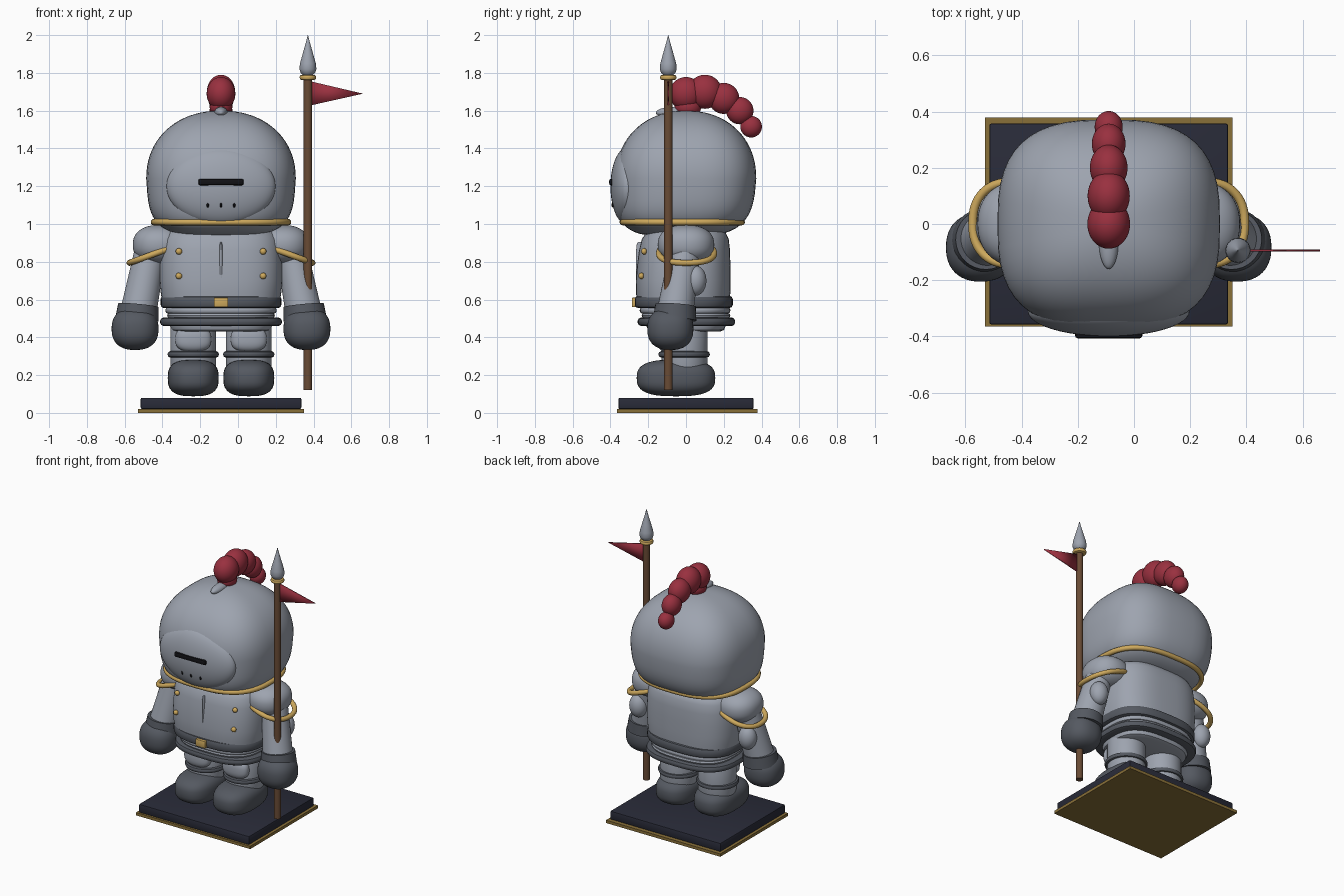
import bpy, bmesh
from math import sin, cos, pi, radians, copysign
from mathutils import Vector

if "Cube" in bpy.data.objects:
    bpy.data.objects.remove(bpy.data.objects["Cube"])

CX = -0.09  # centre line of the figure


def mat(name, *rgb):
    m = bpy.data.materials.new(name)
    m.diffuse_color = (*rgb, 1)
    m.use_nodes = True
    m.node_tree.nodes["Principled BSDF"].inputs["Base Color"].default_value = m.diffuse_color
    return m


STEEL = mat("steel", .34, .37, .43)
DARK = mat("dark_steel", .09, .10, .12)
NAVY = mat("plinth_dark", .022, .024, .04)
GOLD = mat("gold", .62, .40, .11)
BASE = mat("plinth_trim", .25, .16, .04)
RED = mat("red", .32, .03, .05)
WOOD = mat("wood", .14, .07, .035)
BLACK = mat("black", .006, .006, .008)


def new_obj(name, bm, material, loc=(0, 0, 0), rot=(0, 0, 0)):
    bmesh.ops.recalc_face_normals(bm, faces=bm.faces)
    me = bpy.data.meshes.new(name)
    bm.to_mesh(me)
    bm.free()
    ob = bpy.data.objects.new(name, me)
    bpy.context.collection.objects.link(ob)
    me.materials.append(material)
    ob.location, ob.rotation_euler = loc, rot
    return ob


def squircle(hx, hy, n, count):
    f = lambda v: copysign(abs(v) ** (2 / n), v)
    return [(hx * f(cos(2 * pi * i / count)), hy * f(sin(2 * pi * i / count))) for i in range(count)]


def loft(name, sections, material, n=2, count=48, loc=(0, 0, 0), rot=(0, 0, 0)):
    """Skin of stacked rounded sections: (z, half x, centre y, half y)."""
    bm = bmesh.new()
    rings = [[bm.verts.new((x, y + cy, z)) for x, y in squircle(hx, hy, n, count)]
             for z, hx, cy, hy in sections]
    for a, b in zip(rings, rings[1:]):
        for i in range(count):
            j = (i + 1) % count
            bm.faces.new((a[i], a[j], b[j], b[i]))
    bm.faces.new(rings[0])
    bm.faces.new(rings[-1])
    return new_obj(name, bm, material, loc, rot)


def egg(name, loc, size, material, n=2, p=2, low=None, shift=0, taper=0, rot=(0, 0, 0), steps=24):
    """Rounded solid; low = (height, exponent) gives the lower half its own shape."""
    hx, hy, hz = size
    lz, lp = low or (hz, p)
    secs = []
    for k in range(steps + 1):
        a = radians(-89 + 178 * k / steps)
        e, h = (p, hz) if a >= 0 else (lp, lz)
        r, t = cos(a) ** (2 / e), copysign(abs(sin(a)) ** (2 / e), a)
        d = max(0, -t)
        r *= 1 - taper * d
        secs.append((h * t, hx * r, shift * d * d, hy * r))
    return loft(name, secs, material, n, 48, loc, rot)


def band(name, z0, z1, hx, hy, cy, material, n=2.7, b=.015, x=CX):
    edge = [(0, b), (.3 * b, .3 * b), (b, 0)]
    secs = [(z0 + u, hx - v, cy, hy - v) for u, v in edge]
    secs += [(z1 - u, hx - v, cy, hy - v) for u, v in reversed(edge)]
    return loft(name, secs, material, n, 56, (x, 0, 0))


def tube(name, p1, p2, r1, r2, material, count=32):
    p1, p2 = Vector(p1), Vector(p2)
    d = p2 - p1
    return loft(name, [(0, r1, 0, r1), (d.length, r2, 0, r2)], material, 2, count,
                p1, d.to_track_quat('Z', 'Y').to_euler())


def box(name, loc, size, material, bevel=0):
    bm = bmesh.new()
    bmesh.ops.create_cube(bm, size=1)
    bmesh.ops.scale(bm, vec=size, verts=bm.verts)
    if bevel:
        bmesh.ops.bevel(bm, geom=bm.edges[:], offset=bevel, segments=2, affect='EDGES', profile=.5)
    return new_obj(name, bm, material, loc)


def hoop(name, hx, hy, r, n, material, loc, rot=(0, 0, 0)):
    """Round-wire ring following a rounded outline."""
    cu = bpy.data.curves.new(name, 'CURVE')
    cu.dimensions = '3D'
    cu.bevel_depth, cu.bevel_resolution = r, 4
    sp = cu.splines.new('POLY')
    pts = squircle(hx, hy, n, 64)
    sp.points.add(len(pts) - 1)
    for q, (x, y) in zip(sp.points, pts):
        q.co = (x, y, 0, 1)
    sp.use_cyclic_u = True
    ob = bpy.data.objects.new(name, cu)
    bpy.context.collection.objects.link(ob)
    cu.materials.append(material)
    ob.location, ob.rotation_euler = loc, rot
    bpy.ops.object.select_all(action='DESELECT')
    ob.select_set(True)
    bpy.context.view_layer.objects.active = ob
    bpy.ops.object.convert(target='MESH')


# Plinth
box("plinth_trim", (CX, .007, .01), (.88, .745, .02), BASE)
box("plinth_block", (CX, 0, .05), (.85, .715, .06), NAVY, .008)

# Torso, hips and belt
loft("torso", [(.58, .31, -.014, .245), (.64, .32, -.015, .25), (.70, .325, -.015, .251), (.78, .325, -.012, .247),
               (.86, .32, -.008, .241), (.92, .31, -.004, .23), (.955, .29, 0, .21), (.975, .255, 0, .18)],
     STEEL, 2.8, 64, (CX, 0, 0))
band("hips", .43, .60, .27, .21, 0, STEEL, b=.03)
band("belt", .555, .62, .32, .26, -.012, DARK, b=.018)
band("skirt_upper", .525, .56, .295, .24, -.005, STEEL)
band("skirt_middle", .50, .53, .285, .235, 0, STEEL)
band("skirt_lower", .46, .505, .322, .258, .002, DARK, b=.018)
box("buckle", (CX, -.272, .585), (.076, .03, .05), GOLD, .005)
egg("chest_seam", (CX, -.247, .76), (.009, .018, .145), STEEL, p=4)
for s in (-1, 1):
    for z, y in ((.855, -.222), (.725, -.237)):
        egg("chest_button", (CX + s * .223, y, z), (.017, .015, .017), GOLD, steps=12)

# Helmet, visor and collar
egg("helmet", (CX, 0, 1.24), (.396, .372, .36), STEEL, n=2.8, p=2.15, low=(.305, 3.8), shift=-.03, taper=.05, steps=40)
egg("visor", (CX, -.31, 1.2), (.288, .09, .205), STEEL, steps=32)
box("visor_slit", (CX, -.392, 1.222), (.24, .03, .034), BLACK, .01)
for dx in (-.07, 0, .07):
    egg("breath_hole", (CX + dx, -.383 + abs(dx) * .04, 1.10), (.007, .012, .014), BLACK, steps=10)
hoop("collar_trim", .355, .315, .017, 2.7, GOLD, (CX, -.02, 1.01))

# Plume
egg("plume_socket", (CX, -.06, 1.59), (.035, .1, .03), STEEL)
for y, z, w, r in ((.0, 1.69, .076, .088), (.1, 1.70, .075, .09), (.2, 1.665, .067, .082),
                   (.285, 1.60, .06, .072), (.345, 1.515, .05, .057)):
    egg("plume_tuft", (CX, y, z), (w, r, r), RED)
egg("plume_root", (CX, .01, 1.62), (.06, .07, .06), RED)

for s in (-1, 1):
    side = "left" if s > 0 else "right"
    P = lambda x, y, z: (CX + s * x, y, z)
    # Legs and feet
    x = CX + s * .147
    egg(side + "_foot", (x, -.053, .185), (.135, .208, .097), DARK, n=2.5, p=2.8)
    band(side + "_leg", .2, .48, .121, .122, -.007, STEEL, n=2, b=.01, x=x)
    band(side + "_ankle_ring", .293, .327, .136, .136, -.01, DARK, n=2, x=x)
    egg(side + "_knee_cap", (x, -.105, .39), (.096, .045, .066), STEEL, p=2.6, n=2.4)
    # Arms and gauntlets
    tube(side + "_arm", P(.37, 0, .88), P(.44, -.06, .52), .082, .097, STEEL)
    egg(side + "_elbow_cap", P(.42, .05, .70), (.06, .058, .08), STEEL)
    tube(side + "_cuff", P(.445, -.06, .495), P(.438, -.055, .57), .115, .107, DARK)
    egg(side + "_gauntlet", P(.455, -.083, .445), (.124, .122, .112), DARK, n=2.3, p=2.4)
    # Shoulder guards
    egg(side + "_shoulder", P(.325, 0, .89), (.142, .15, .105), STEEL, n=2.2, p=2.3)
    hoop(side + "_shoulder_trim", .148, .146, .016, 2.3, GOLD, P(.345, .003, .845), (0, s * radians(20), 0))

# Lance with pennant
LX, LY = .37, -.094
tube("lance_shaft", (LX, LY, .12), (LX, LY, 1.79), .023, .023, WOOD, 24)
band("lance_collar", 1.762, 1.79, .044, .044, LY, GOLD, n=2, b=.012, x=LX)
loft("lance_tip", [(1.785, .022, 0, .022), (1.80, .038, 0, .038), (1.82, .045, 0, .045), (1.85, .042, 0, .042),
                   (1.9, .028, 0, .028), (1.96, .011, 0, .011), (2.0, .001, 0, .001)], STEEL, 2, 24, (LX, LY, 0))
bm = bmesh.new()
tri = bm.faces.new([bm.verts.new(v) for v in ((.385, LY, 1.755), (.385, LY, 1.628), (.662, LY, 1.69))])
flag = new_obj("pennant", bm, RED)
mod = flag.modifiers.new("thickness", 'SOLIDIFY')
mod.thickness, mod.offset = .008, 0

# Smooth shading with crisp edges kept
bpy.ops.object.select_all(action='SELECT')
bpy.context.view_layer.objects.active = flag
bpy.ops.object.shade_smooth_by_angle(angle=radians(40))
